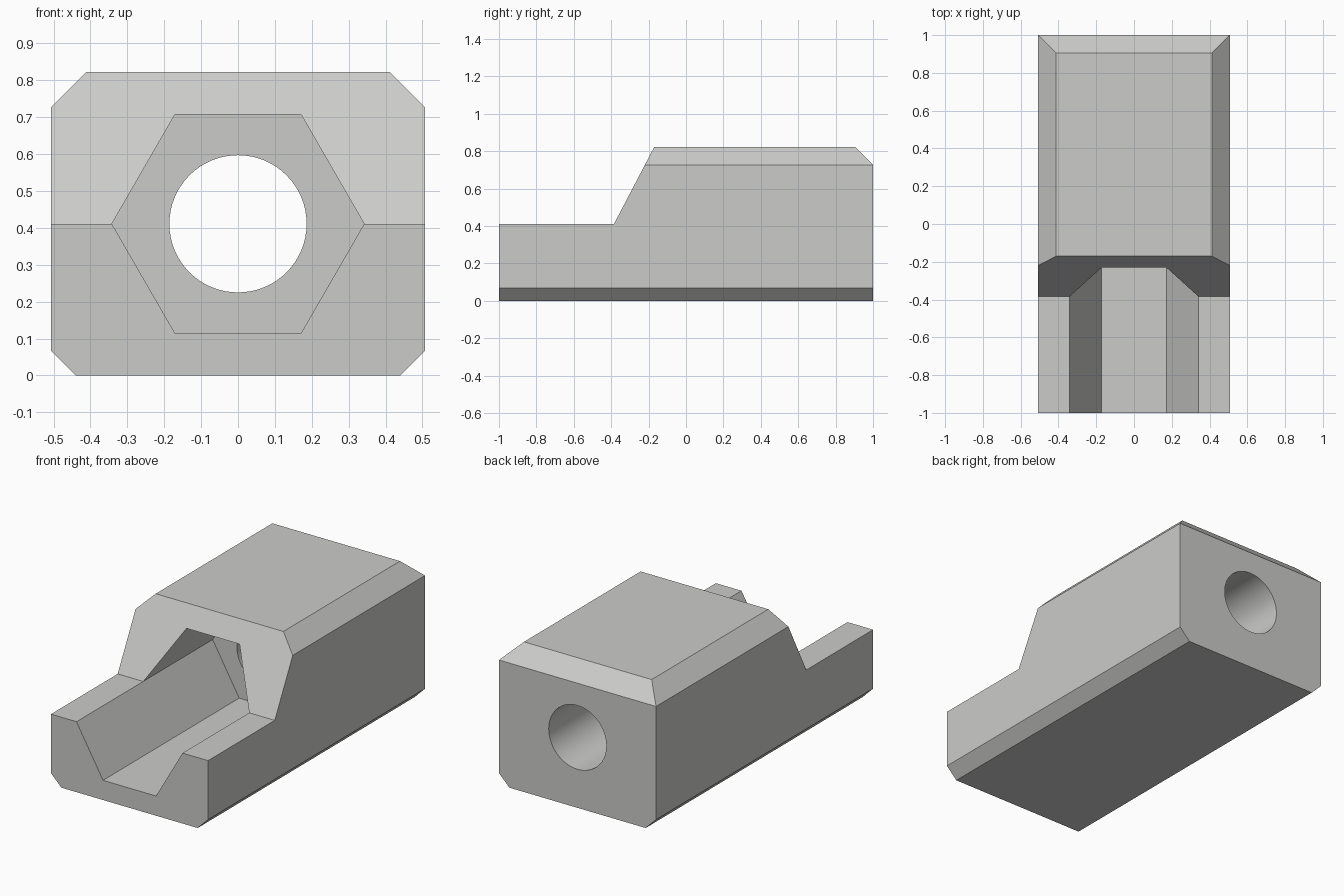
import bpy, bmesh, math

if "Cube" in bpy.data.objects:
    bpy.data.objects.remove(bpy.data.objects["Cube"])

steel = bpy.data.materials.new("light_grey")
steel.diffuse_color = (0.6, 0.6, 0.59, 1)
steel.use_nodes = True
steel.node_tree.nodes["Principled BSDF"].inputs["Base Color"].default_value = steel.diffuse_color


def prism(name, points, start, end):
    """Extrude a closed list of 3D points from start to end offset."""
    bm = bmesh.new()
    rings = [[bm.verts.new([p[i] + o[i] for i in range(3)]) for p in points]
             for o in (start, end)]
    bm.faces.new(rings[0])
    bm.faces.new(rings[1])
    n = len(points)
    for i in range(n):
        j = (i + 1) % n
        bm.faces.new((rings[0][i], rings[0][j], rings[1][j], rings[1][i]))
    bmesh.ops.recalc_face_normals(bm, faces=bm.faces)
    mesh = bpy.data.meshes.new(name)
    bm.to_mesh(mesh)
    bm.free()
    mesh.materials.append(steel)
    ob = bpy.data.objects.new(name, mesh)
    bpy.context.collection.objects.link(ob)
    return ob


def ring(radius, sides):
    """Regular polygon in the XZ plane around the bore axis."""
    return [(radius * math.cos(2 * math.pi * i / sides), 0,
             0.411 + radius * math.sin(2 * math.pi * i / sides)) for i in range(sides)]


# Body: side outline across the full width
side = [(-1, 0), (1, 0), (1, 0.727), (0.905, 0.822),
        (-0.17, 0.822), (-0.385, 0.411), (-1, 0.411)]
body = prism("socket_body", [(0, y, z) for y, z in side], (-0.7, 0, 0), (0.7, 0, 0))

# Cross-section with chamfered corners
half = [(0.44, 0), (0.507, 0.067), (0.507, 0.727), (0.412, 0.822), (0.412, 1.0)]
half = half[:1] + half[1:3] + [(0.407, 0.827)]
section = half + [(-x, z) for x, z in reversed(half)]
envelope = prism("section_cutter", [(x, 0, z) for x, z in section], (0, -1.2, 0), (0, 1.2, 0))

# Hexagonal pocket from the front and round bore through the back
pocket = prism("hex_cutter", ring(0.342, 6), (0, -1.2, 0), (0, 0.255, 0))
bore = prism("bore_cutter", ring(0.186, 64), (0, -1.3, 0), (0, 1.2, 0))

bpy.context.view_layer.objects.active = body
body.select_set(True)
for cutter, op in ((envelope, 'INTERSECT'), (pocket, 'DIFFERENCE'), (bore, 'DIFFERENCE')):
    mod = body.modifiers.new(cutter.name, 'BOOLEAN')
    mod.object, mod.operation, mod.solver = cutter, op, 'EXACT'
    bpy.ops.object.modifier_apply(modifier=mod.name)
    bpy.data.objects.remove(cutter)

bpy.ops.object.select_all(action='DESELECT')
body.select_set(True)
bpy.ops.object.shade_smooth_by_angle(angle=math.radians(20))
